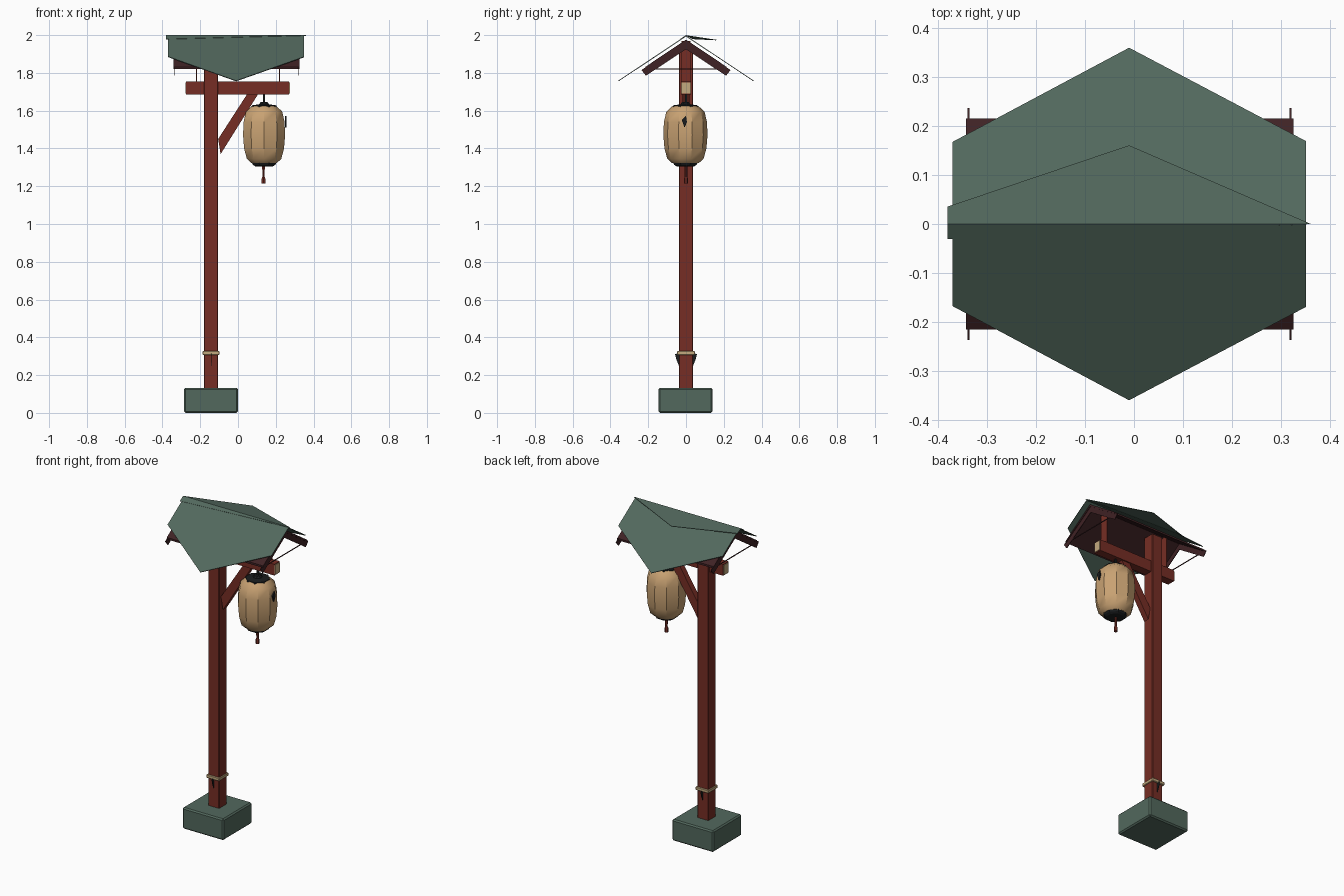
import bpy, bmesh
from math import pi, cos, sin
from mathutils import Vector

cube = bpy.data.objects.get("Cube")
if cube:
    bpy.data.objects.remove(cube, do_unlink=True)


def material(name, rgb):
    m = bpy.data.materials.new(name)
    m.use_nodes = True
    m.diffuse_color = (*rgb, 1)
    node = m.node_tree.nodes["Principled BSDF"]
    node.inputs["Base Color"].default_value = (*rgb, 1)
    node.inputs["Roughness"].default_value = 0.9
    return m


GREEN = material("weathered green", (0.085, 0.14, 0.11))
RED = material("red timber", (0.18, 0.027, 0.018))
BROWN = material("dark brown", (0.05, 0.016, 0.018))
PAPER = material("lantern paper", (0.58, 0.36, 0.17))
BLACK = material("black", (0.01, 0.012, 0.013))
CREAM = material("cream rope", (0.55, 0.40, 0.21))


def build(name, verts, faces, mat):
    me = bpy.data.meshes.new(name)
    me.from_pydata(verts, [], faces)
    bm = bmesh.new()
    bm.from_mesh(me)
    bmesh.ops.recalc_face_normals(bm, faces=bm.faces)
    bm.to_mesh(me)
    bm.free()
    me.materials.append(mat)
    ob = bpy.data.objects.new(name, me)
    bpy.context.collection.objects.link(ob)
    return ob


def prism(name, profile, axis, lo, hi, mat):
    """Extrude a profile along x (profile is y, z), y (x, z) or z (x, y)."""
    def place(p, d):
        return {"x": (d, *p), "y": (p[0], d, p[1]), "z": (*p, d)}[axis]
    n = len(profile)
    verts = [place(p, d) for d in (lo, hi) for p in profile]
    faces = [tuple(range(n)), tuple(range(n, 2 * n))]
    faces += [(i, (i + 1) % n, (i + 1) % n + n, i + n) for i in range(n)]
    return build(name, verts, faces, mat)


def box(name, x, y, z, mat, bevel=0):
    ob = prism(name, [(x[0], y[0]), (x[1], y[0]), (x[1], y[1]), (x[0], y[1])],
               "z", z[0], z[1], mat)
    if bevel:
        mod = ob.modifiers.new("bevel", "BEVEL")
        mod.width, mod.segments = bevel, 1
    return ob


def lathe(name, centre, profile, sides, mat):
    """Revolve (radius, z) rings around a vertical axis, with closed ends."""
    verts = [(centre[0] + r * cos((i + .5) * 2 * pi / sides),
              centre[1] + r * sin((i + .5) * 2 * pi / sides), z)
             for r, z in profile for i in range(sides)]
    faces = [(k * sides + i, k * sides + (i + 1) % sides,
              (k + 1) * sides + (i + 1) % sides, (k + 1) * sides + i)
             for k in range(len(profile) - 1) for i in range(sides)]
    last = (len(profile) - 1) * sides
    faces += [tuple(range(sides)), tuple(range(last, last + sides))]
    return build(name, verts, faces, mat)


def smooth(ob, angle):
    bpy.ops.object.select_all(action="DESELECT")
    ob.select_set(True)
    bpy.context.view_layer.objects.active = ob
    bpy.ops.object.shade_smooth_by_angle(angle=angle)


def thicken(ob, t):
    mod = ob.modifiers.new("thickness", "SOLIDIFY")
    mod.thickness, mod.offset = t, 0


# Stone foot and post
box("base_stone", (-.285, 0), (-.145, .14), (0, .133), GREEN, .008)
box("post", (-.18, -.105), (-.037, .037), (.12, 1.93), RED, .003)

# Rope ring with its hanging strips
X0, X1, Y = -.187, -.098, .047
for side in (-1, 1):
    lo, hi = sorted((side * .036, side * Y))
    box("rope_side", (X0, X1), (lo, hi), (.307, .328), CREAM, .003)
    prism("hanging_strip", [(side * .036, .315), (side * .058, .312),
                            (side * .05, .28), (side * .036, .245)],
          "x", -.143, -.14, BLACK)
box("rope_left", (-.106, X1), (-Y, Y), (.307, .328), CREAM, .003)
box("rope_right", (X0, -.179), (-Y, Y), (.307, .328), CREAM, .003)

# Cross beam with pale end plates, and the diagonal brace
box("cross_beam", (-.275, .27), (-.026, .026), (1.685, 1.755), RED)
for x in (-.279, .27):
    box("beam_end_plate", (x, x + .004), (-.023, .023), (1.69, 1.75), CREAM)
prism("brace", [(-.105, 1.45), (-.092, 1.37), (.108, 1.69), (.05, 1.69)],
      "y", -.018, .018, RED)
for x in (-.22, .22):
    box("roof_strut", (x - .002, x + .002), (-.025, .025), (1.75, 1.97), RED)

# Roof boards, gable boards and thin ties
for side in (-1, 1):
    prism("roof_board", [(0, 1.976), (side * .215, 1.832),
                         (side * .215, 1.82), (0, 1.962)],
          "x", -.342, .325, BROWN)
for x in (-.337, .319):
    prism("gable_board", [(0, 1.975), (.236, 1.815), (.212, 1.785), (0, 1.925),
                          (-.212, 1.785), (-.236, 1.815)],
          "x", x - .002, x + .002, BROWN)
    box("gable_tie", (x - .002, x + .002), (-.18, .18), (1.817, 1.822), BROWN)

# Pointed roof sheets
for side in (-1, 1):
    sheet = build("roof_sheet",
                  [(-.37, 0, 1.995), (.35, 0, 1.995), (.35, side * .168, 1.884),
                   (-.01, side * .358, 1.757), (-.37, side * .166, 1.885)],
                  [(0, 1, 2, 3, 4)], GREEN)
    thicken(sheet, .004)

# Ridge cap with a lifted flap at the back
cap = build("ridge_cap",
            [(-.38, 0, 1.998), (.36, 0, 1.998), (-.38, -.03, 1.978),
             (-.38, .035, 1.98), (-.01, .16, 1.974)],
            [(0, 2, 1), (0, 1, 4, 3)], GREEN)
thicken(cap, .003)

# Lantern
C = (.138, -.003)
body = lathe("lantern_body", C,
             [(.07, 1.322), (.096, 1.345), (.111, 1.40), (.117, 1.47),
              (.114, 1.54), (.101, 1.595), (.068, 1.625)], 10, PAPER)
smooth(body, .6)
lathe("lantern_top_cap", C, [(.075, 1.603), (.07, 1.628), (.028, 1.634),
                             (.02, 1.645)], 8, BLACK)
lathe("lantern_bottom_cap", C, [(.05, 1.305), (.064, 1.313),
                                (.072, 1.328)], 8, BLACK)
lathe("tassel", (.135, 0), [(.011, 1.215), (.011, 1.24), (.007, 1.25),
                            (.008, 1.31)], 6, RED)
box("lantern_hook", (.132, .144), (-.006, .006), (1.64, 1.69), BLACK)
prism("lantern_mark", [(-.022, 1.55), (0, 1.572), (.005, 1.54), (-.008, 1.51)],
      "x", .248, .256, BLACK)
